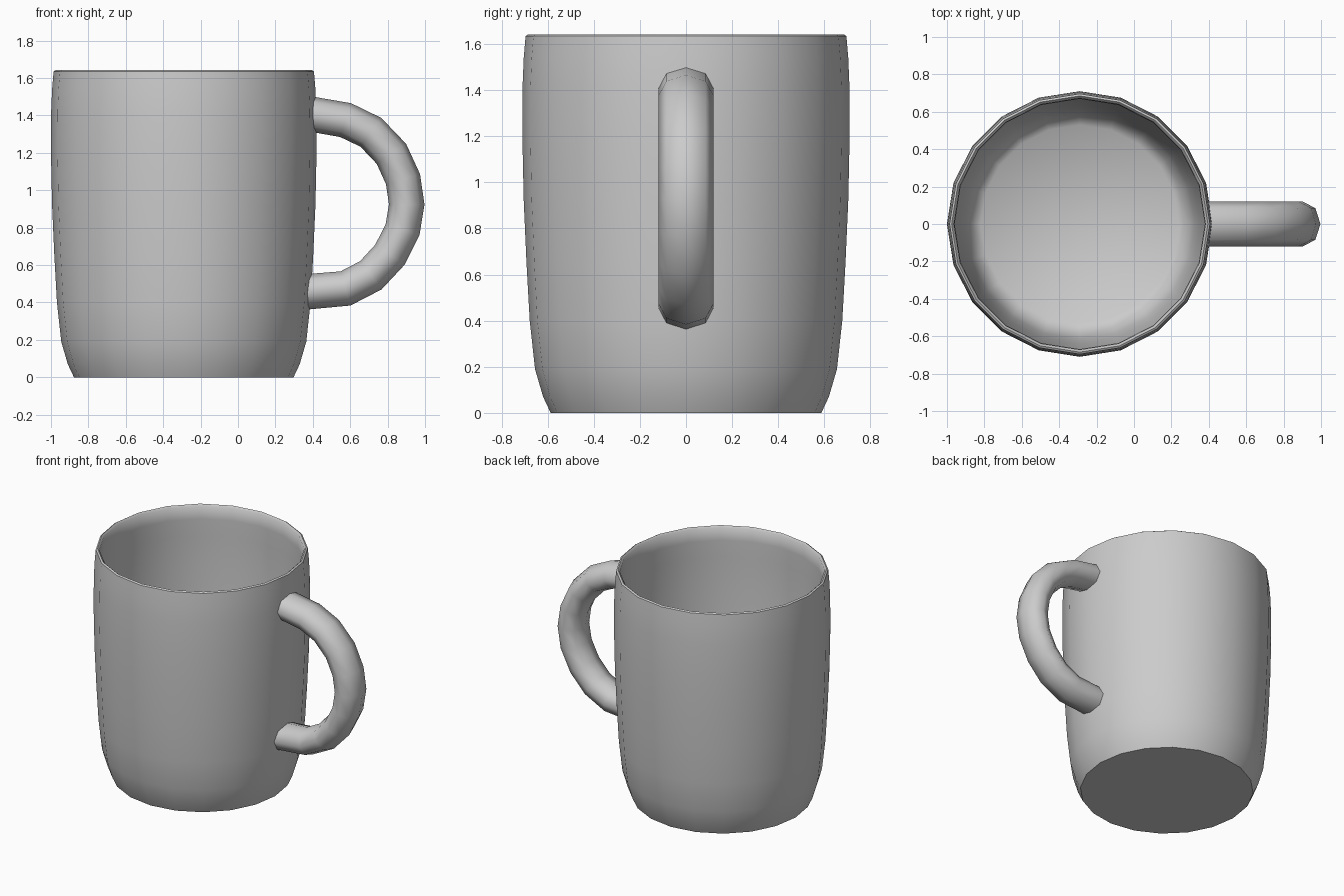
import bpy, bmesh, math
from mathutils import Vector

if "Cube" in bpy.data.objects:
    bpy.data.objects.remove(bpy.data.objects["Cube"])

CX = -0.29      # axis of the cup
SIDES = 20


def make_object(name, bm, angle):
    bmesh.ops.recalc_face_normals(bm, faces=bm.faces)
    mesh = bpy.data.meshes.new(name)
    bm.to_mesh(mesh)
    bm.free()
    ob = bpy.data.objects.new(name, mesh)
    bpy.context.collection.objects.link(ob)
    bpy.ops.object.select_all(action='DESELECT')
    ob.select_set(True)
    bpy.context.view_layer.objects.active = ob
    bpy.ops.object.shade_smooth_by_angle(angle=math.radians(angle))
    return ob


def skin(bm, rings):
    """Bridge consecutive rings of points and cap both ends."""
    loops = [[bm.verts.new(p) for p in ring] for ring in rings]
    n = len(loops[0])
    for a, b in zip(loops, loops[1:]):
        for i in range(n):
            j = (i + 1) % n
            bm.faces.new((a[i], a[j], b[j], b[i]))
    bm.faces.new(loops[0])
    bm.faces.new(loops[-1])


# Cup: outer wall up, over the rounded rim, and down the inside to the floor
profile = [(0.587, 0), (0.62, 0.07), (0.655, 0.19), (0.678, 0.4), (0.692, 0.65),
           (0.704, 0.92), (0.71, 1.2), (0.709, 1.42), (0.704, 1.54), (0.696, 1.635),
           (0.685, 1.642), (0.672, 1.63), (0.669, 1.54), (0.673, 1.42), (0.673, 1.2),
           (0.667, 0.92), (0.655, 0.65), (0.64, 0.4), (0.615, 0.2), (0.58, 0.09),
           (0.53, 0.05)]
rings = []
for r, z in profile:
    rings.append([(CX + r * math.cos(math.tau * i / SIDES),
                   r * math.sin(math.tau * i / SIDES), z) for i in range(SIDES)])
bm = bmesh.new()
skin(bm, rings)
make_object("cup_body", bm, 50)

# Handle: eight-sided oval swept along a loop, ends buried in the wall
path = [(0.385, 1.408), (0.575, 1.375), (0.71, 1.31), (0.82, 1.195), (0.882, 1.06),
        (0.902, 0.925), (0.88, 0.79), (0.812, 0.655), (0.71, 0.545), (0.575, 0.475),
        (0.37, 0.457)]
pts = [Vector((x, 0, z)) for x, z in path]
rings = []
for k, p in enumerate(pts):
    if k in (0, len(pts) - 1):
        t = Vector((1 if k == 0 else -1, 0, 0))
    else:
        t = ((pts[k + 1] - p).normalized() + (p - pts[k - 1]).normalized()).normalized()
    out = Vector((-t.z, 0, t.x))
    side = Vector((0, 1, 0))
    rings.append([p + out * 0.095 * math.cos(math.tau * i / 8)
                  + side * 0.12 * math.sin(math.tau * i / 8) for i in range(8)])
bm = bmesh.new()
skin(bm, rings)
make_object("handle", bm, 60)
